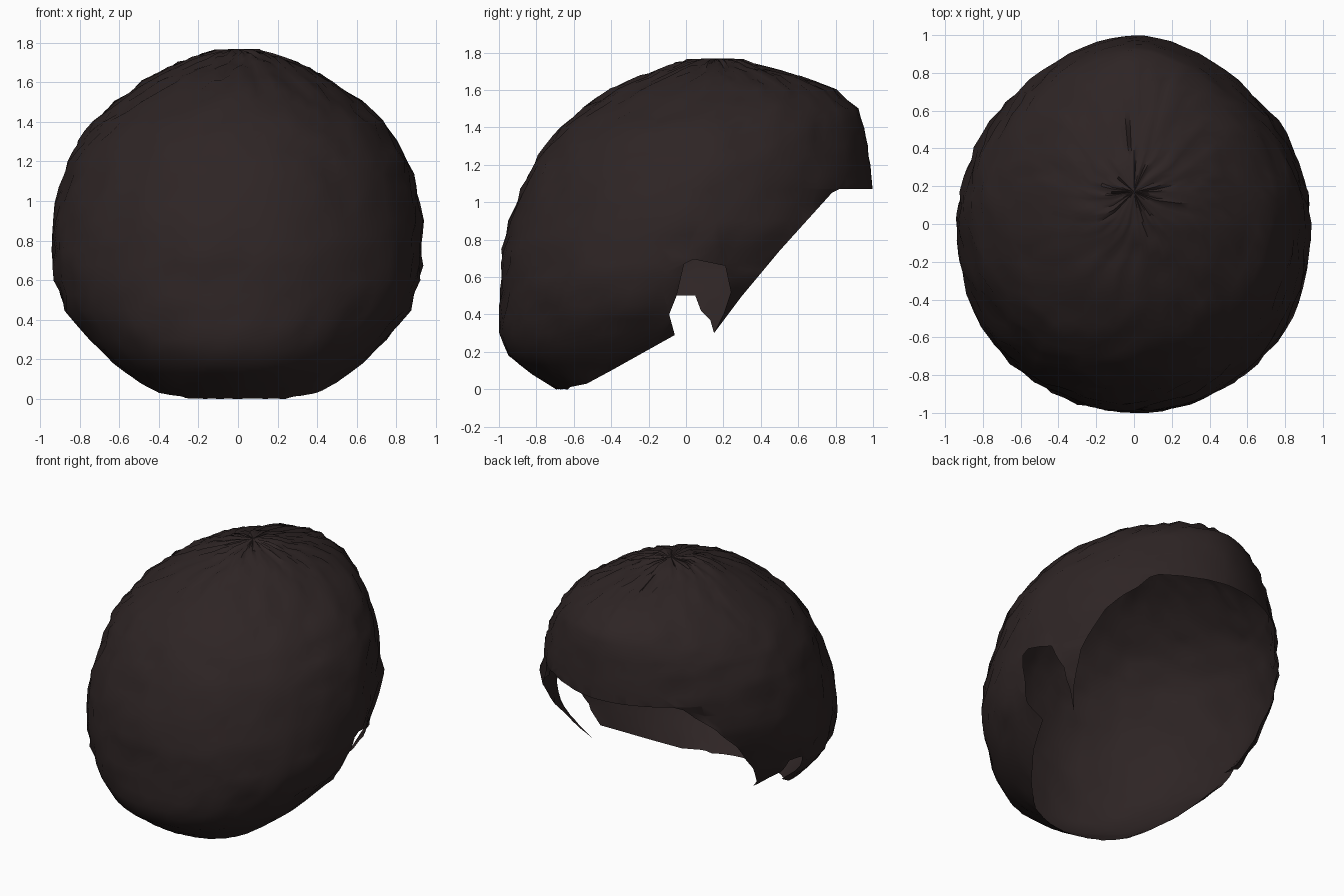
import bpy, bmesh, math, random
from mathutils import Vector

if "Cube" in bpy.data.objects:
    bpy.data.objects.remove(bpy.data.objects["Cube"])

random.seed(4)
hair = bpy.data.materials.new("dark brown hair")
hair.diffuse_color = (0.027, 0.018, 0.018, 1)
hair.use_nodes = True
hair.node_tree.nodes["Principled BSDF"].inputs["Base Color"].default_value = hair.diffuse_color

# Level sections of the dome: height, back y, front y, half width
LEVELS = [(0.0, -.69, -.10, .40), (.08, -.82, .12, .50), (.18, -.95, .32, .63),
          (.3, -1.0, .50, .75), (.45, -.995, .64, .87), (.6, -.99, .76, .92),
          (.75, -.98, .87, .935), (.9, -.945, .95, .93), (1.07, -.88, 1.0, .90),
          (1.2, -.82, .985, .86), (1.3, -.75, .97, .80), (1.4, -.67, .955, .73),
          (1.5, -.55, .92, .62), (1.6, -.40, .80, .48), (1.67, -.24, .61, .36),
          (1.72, -.11, .42, .24), (1.755, .0, .30, .12)]
SEGMENTS = 72

# Side outlines (y, z) of the open region under the hairline
NAPE = [(-.72, -.1), (-.62, .012), (-.53, .03), (-.4, .10), (-.06, .29)]
TEMPLE = [(.15, .3), (.3, .5), (.5, .74), (.78, 1.05), (.82, 1.07), (1.2, 1.07), (1.2, -.1)]
EAR = {1: [(-.09, .4), (-.05, .5), (-.01, .67), (.04, .695), (.21, .66), (.24, .52), (.2, .4)],
       -1: [(-.09, .4), (-.05, .5), (.05, .5), (.08, .42), (.13, .37)]}


def inside(y, z, poly):
    hit = False
    for (y0, z0), (y1, z1) in zip(poly, poly[1:] + poly[:1]):
        if (z0 > z) != (z1 > z) and y < y0 + (z - z0) * (y1 - y0) / (z1 - z0):
            hit = not hit
    return hit


def section_point(row, k):
    z, back, front, half = row
    a = 2 * math.pi * k / SEGMENTS
    c, s = math.cos(a), math.sin(a)
    # front of the crown is drawn to a softer point
    e = 1.12 if (s > 0 and z > .9) else 1.0
    x = half * math.copysign(abs(c) ** e, c)
    y = (back + front) / 2 + (front - back) / 2 * math.copysign(abs(s) ** e, s)
    return Vector((x, y, z))


# Dome with rough, tufted surface
bm = bmesh.new()
rows = []
for lo, hi in zip(LEVELS, LEVELS[1:]):
    rows += [lo, tuple((p + q) / 2 for p, q in zip(lo, hi))]
rows.append(LEVELS[-1])
center = Vector((0, 0, .85))
rings = []
for row in rows:
    ring = []
    for k in range(SEGMENTS):
        p = section_point(row, k)
        rough = .013 if row[0] > .35 and p.y < .85 else .003
        p += (p - center).normalized() * random.uniform(-rough, rough)
        p.y = max(-1, min(1, p.y))
        ring.append(bm.verts.new(p))
    rings.append(ring)
for low, high in zip(rings, rings[1:]):
    for k in range(SEGMENTS):
        n = (k + 1) % SEGMENTS
        bm.faces.new((low[k], low[n], high[n], high[k]))
tip = bm.verts.new((0, .17, 1.768))
for k in range(SEGMENTS):
    bm.faces.new((rings[-1][k], rings[-1][(k + 1) % SEGMENTS], tip))

# Trim the hairline and ear notches on each side
for side, ear in EAR.items():
    poly = NAPE + ear + TEMPLE
    for (y0, z0), (y1, z1) in zip(poly, poly[1:]):
        if max(y0, y1) > 1.1 and z0 < 0 or (y0 == y1):
            continue
        faces = []
        for f in bm.faces:
            m = f.calc_center_median()
            if (m.x * side > -.05 and min(y0, y1) - .12 < m.y < max(y0, y1) + .12
                    and min(z0, z1) - .12 < m.z < max(z0, z1) + .12):
                faces.append(f)
        geom = set(faces)
        for f in faces:
            geom.update(f.edges)
            geom.update(f.verts)
        bmesh.ops.bisect_plane(bm, geom=list(geom), dist=1e-5, plane_co=(0, y0, z0),
                               plane_no=(0, z1 - z0, y0 - y1))
    gone = []
    for f in bm.faces:
        m = f.calc_center_median()
        if m.x * side >= 0 and inside(m.y, m.z, poly):
            gone.append(f)
    bmesh.ops.delete(bm, geom=gone, context='FACES')
bmesh.ops.recalc_face_normals(bm, faces=bm.faces)
top = max(bm.faces, key=lambda f: f.calc_center_median().z)
if top.normal.z < 0:
    bmesh.ops.reverse_faces(bm, faces=bm.faces)


def add_object(name, mesh_bm):
    mesh = bpy.data.meshes.new(name)
    mesh_bm.to_mesh(mesh)
    mesh_bm.free()
    mesh.materials.append(hair)
    obj = bpy.data.objects.new(name, mesh)
    bpy.context.collection.objects.link(obj)
    bpy.ops.object.select_all(action='DESELECT')
    obj.select_set(True)
    bpy.context.view_layer.objects.active = obj
    bpy.ops.object.shade_smooth_by_angle(angle=math.radians(50))
    return obj


add_object("hair_shell", bm)
